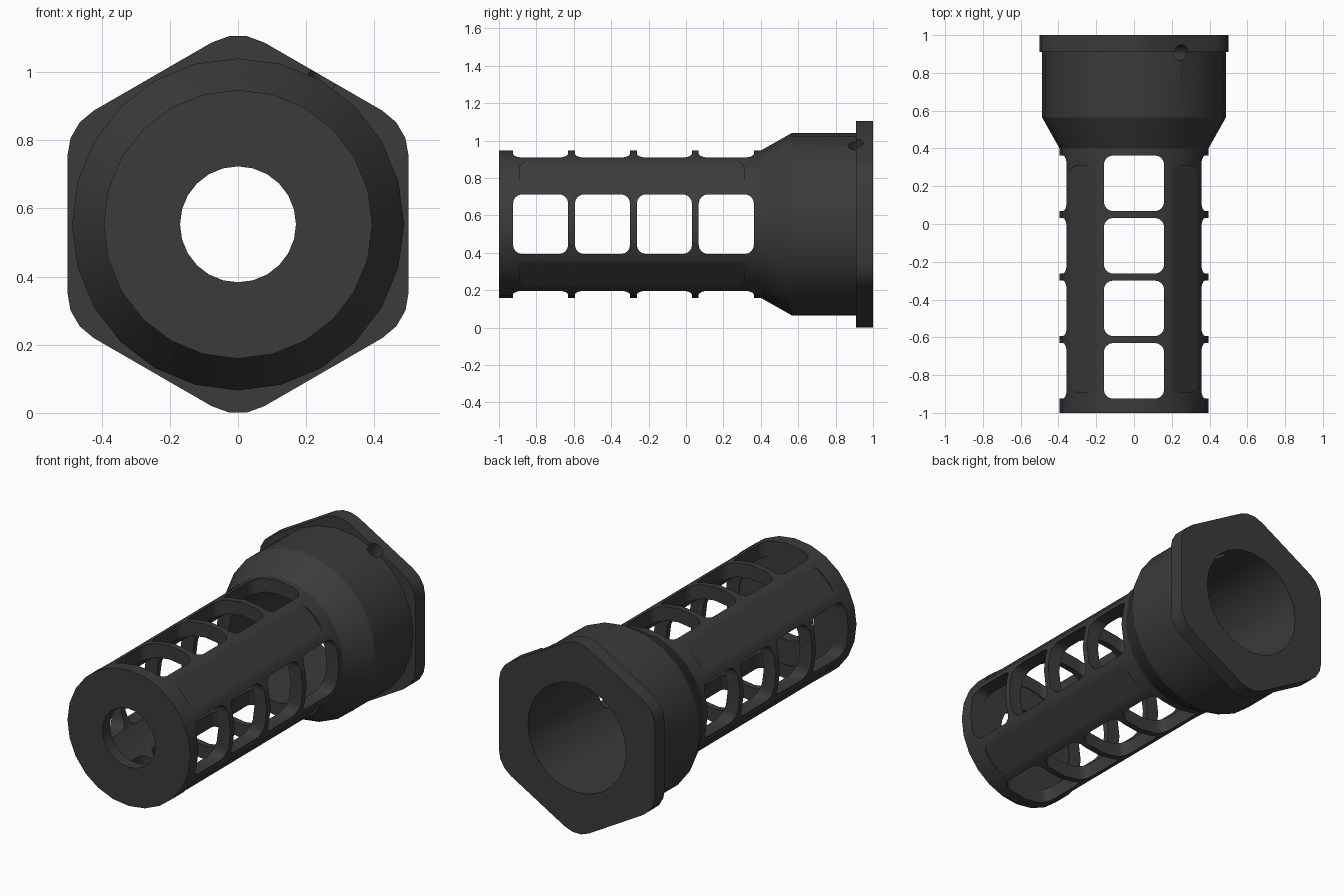
import bpy
import bmesh
from math import sin, cos, radians, pi
from mathutils import Matrix, Vector

AXIS_Z = 0.553   # height of the long axis
SEGS = 24

if "Cube" in bpy.data.objects:
    bpy.data.objects.remove(bpy.data.objects["Cube"], do_unlink=True)

metal = bpy.data.materials.new("dark_grey_metal")
metal.use_nodes = True
GREY = (0.043, 0.043, 0.043, 1)
metal.diffuse_color = GREY
bsdf = metal.node_tree.nodes["Principled BSDF"]
bsdf.inputs["Base Color"].default_value = GREY
bsdf.inputs["Roughness"].default_value = 0.6


def to_object(name, bm):
    bmesh.ops.remove_doubles(bm, verts=bm.verts, dist=1e-5)
    bmesh.ops.recalc_face_normals(bm, faces=bm.faces)
    mesh = bpy.data.meshes.new(name)
    bm.to_mesh(mesh)
    bm.free()
    mesh.materials.append(metal)
    obj = bpy.data.objects.new(name, mesh)
    bpy.context.collection.objects.link(obj)
    obj.location.z = AXIS_Z
    return obj


def lathe(name, profile):
    """Closed (radius, y) profile turned around the y axis."""
    bm = bmesh.new()
    rings = []
    for r, y in profile:
        angles = [2 * pi * i / SEGS for i in range(SEGS)]
        rings.append([bm.verts.new((r * sin(a), y, r * cos(a))) for a in angles])
    for a, b in zip(rings, rings[1:] + rings[:1]):
        for i in range(SEGS):
            j = (i + 1) % SEGS
            bm.faces.new((a[i], a[j], b[j], b[i]))
    return to_object(name, bm)


def extrude_outline(bm, points, offset):
    face = bm.faces.new([bm.verts.new(p) for p in points])
    top = bmesh.ops.extrude_face_region(bm, geom=[face])["geom"]
    moved = [v for v in top if isinstance(v, bmesh.types.BMVert)]
    bmesh.ops.translate(bm, verts=moved, vec=offset)


def rounded_block(bm, y0, y1, half, z0, z1, radius, angle):
    """Block with four rounded upright edges, turned around the y axis."""
    pts = []
    corners = ((half, y1), (-half, y1), (-half, y0), (half, y0))
    for k, (x, y) in enumerate(corners):
        cx = x - radius * (1 if x > 0 else -1)
        cy = y - radius * (1 if y == y1 else -1)
        for s in range(5):
            a = radians(90 * k + 22.5 * s)
            pts.append(Vector((cx + radius * cos(a), cy + radius * sin(a), z0)))
    turn = Matrix.Rotation(radians(angle), 3, "Y")
    extrude_outline(bm, [turn @ p for p in pts], turn @ Vector((0, 0, z1 - z0)))


def cut(obj, *cutters):
    for c in cutters:
        mod = obj.modifiers.new("cut", "BOOLEAN")
        mod.operation = "DIFFERENCE"
        mod.solver = "EXACT"
        mod.object = c
    bpy.context.view_layer.update()
    graph = bpy.context.evaluated_depsgraph_get()
    mesh = bpy.data.meshes.new_from_object(obj.evaluated_get(graph))
    obj.modifiers.clear()
    obj.data = mesh


# Turned body: thin tube, closed front with a small bore, cone and wide socket
body = lathe("vented_tube", [
    (0.17, -1.0), (0.394, -1.0), (0.394, 0.40), (0.487, 0.565),
    (0.487, 0.91), (0.315, 0.91), (0.315, -0.93), (0.17, -0.93)])

# Hexagonal end plate with rounded corners
bm = bmesh.new()
outline = []
for k in range(6):
    mid = radians(60 * k)
    for d in (-30, -10, 10, 30):
        a = mid + radians(d)
        outline.append((0.4 * sin(mid) + 0.154 * sin(a), 0.91,
                        0.4 * cos(mid) + 0.154 * cos(a)))
extrude_outline(bm, outline, (0, 0.09, 0))
plate = to_object("hex_end_plate", bm)
bore = lathe("bore_cutter", [(0.315, 0.8), (0.315, 1.1), (0.0, 1.1), (0.0, 0.8)])

# Vent windows, cut right through in two directions
vents = []
for angle in (0, 90):
    bm = bmesh.new()
    for i in range(4):
        y0 = -0.925 + 0.331 * i
        rounded_block(bm, y0, y0 + 0.295, 0.16, -0.6, 0.6, 0.05, angle)
    vents.append(to_object("vent_cutter", bm))

# Shallow flats between the window rows
bm = bmesh.new()
for angle in (45, 135, 225, 315):
    rounded_block(bm, -0.89, 0.31, 0.095, 0.382, 0.5, 0.05, angle)
flats = to_object("flat_cutter", bm)

# Small radial pin hole on one side of the hexagon
bm = bmesh.new()
rounded_block(bm, 0.865, 0.949, 0.042, 0.25, 0.7, 0.0419, 30)
pin = to_object("pin_hole_cutter", bm)

cut(body, *vents, flats, pin)
cut(plate, bore, pin)
for c in (*vents, flats, pin, bore):
    bpy.data.objects.remove(c, do_unlink=True)

# Smooth the round walls, keep the machined edges crisp
for o in bpy.context.view_layer.objects:
    o.select_set(o in (body, plate))
bpy.context.view_layer.objects.active = body
bpy.ops.object.shade_smooth_by_angle(angle=radians(24))
